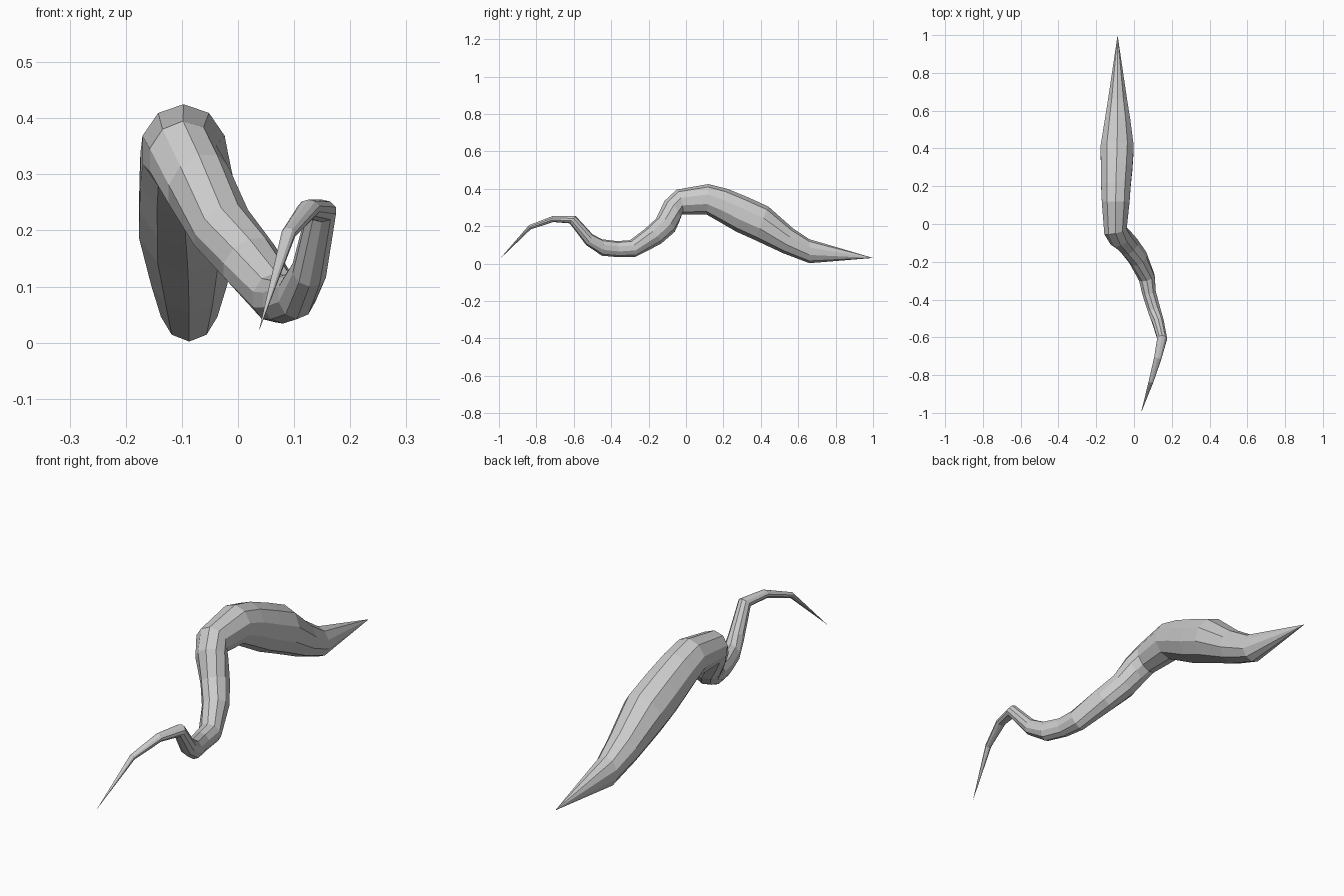
import bpy, bmesh, math
from mathutils import Vector

SIDES = 10

# Cross-sections: (upper y, upper z, lower y, lower z, centre x, half width)
SECTIONS = [
    (0.66, 0.13, 0.66, 0.002, -0.087, 0.053),
    (0.57, 0.19, 0.52, 0.055, -0.087, 0.071),
    (0.44, 0.305, 0.37, 0.125, -0.089, 0.092),
    (0.33, 0.355, 0.27, 0.17, -0.092, 0.088),
    (0.22, 0.40, 0.18, 0.222, -0.096, 0.082),
    (0.12, 0.425, 0.11, 0.262, -0.097, 0.077),
    (-0.05, 0.395, -0.022, 0.262, -0.098, 0.064),
    (-0.115, 0.335, -0.035, 0.225, -0.07, 0.063),
    (-0.16, 0.24, -0.06, 0.17, -0.03, 0.057),
    (-0.22, 0.185, -0.135, 0.105, 0.02, 0.053),
    (-0.30, 0.125, -0.27, 0.036, 0.068, 0.045),
    (-0.37, 0.12, -0.36, 0.034, 0.08, 0.038),
    (-0.45, 0.13, -0.45, 0.042, 0.105, 0.036),
    (-0.50, 0.157, -0.535, 0.10, 0.127, 0.032),
    (-0.59, 0.255, -0.622, 0.215, 0.149, 0.027),
    (-0.71, 0.255, -0.71, 0.222, 0.126, 0.021),
    (-0.84, 0.205, -0.83, 0.183, 0.09, 0.013),
]
BACK_TIP = Vector((-0.087, 1.0, 0.03))
FRONT_TIP = Vector((0.037, -1.0, 0.02))

bm = bmesh.new()
centres = [Vector((x, (uy + ly) / 2, (uz + lz) / 2)) for uy, uz, ly, lz, x, w in SECTIONS]
path = [BACK_TIP] + centres + [FRONT_TIP]

# Rings, each lying across the winding path
rings = []
for i, (uy, uz, ly, lz, x, w) in enumerate(SECTIONS):
    c = path[i + 1]
    tangent = (path[i + 2] - c).normalized() + (c - path[i]).normalized()
    up = Vector((0, uy - ly, uz - lz)) / 2
    side = tangent.cross(up).normalized() * w
    ring = []
    for k in range(SIDES):
        a = math.tau * k / SIDES
        ring.append(bm.verts.new(c + up * math.cos(a) + side * math.sin(a)))
    rings.append(ring)

# Skin between the rings, and pointed ends
for a, b in zip(rings, rings[1:]):
    for k in range(SIDES):
        n = (k + 1) % SIDES
        bm.faces.new((a[k], a[n], b[n], b[k]))
for tip, ring in ((BACK_TIP, rings[0]), (FRONT_TIP, rings[-1])):
    v = bm.verts.new(tip)
    for k in range(SIDES):
        bm.faces.new((v, ring[k], ring[(k + 1) % SIDES]))
bmesh.ops.recalc_face_normals(bm, faces=bm.faces)

mesh = bpy.data.meshes.new("winding_body")
bm.to_mesh(mesh)
bm.free()
body = bpy.data.objects.new("winding_body", mesh)
bpy.context.collection.objects.link(body)
